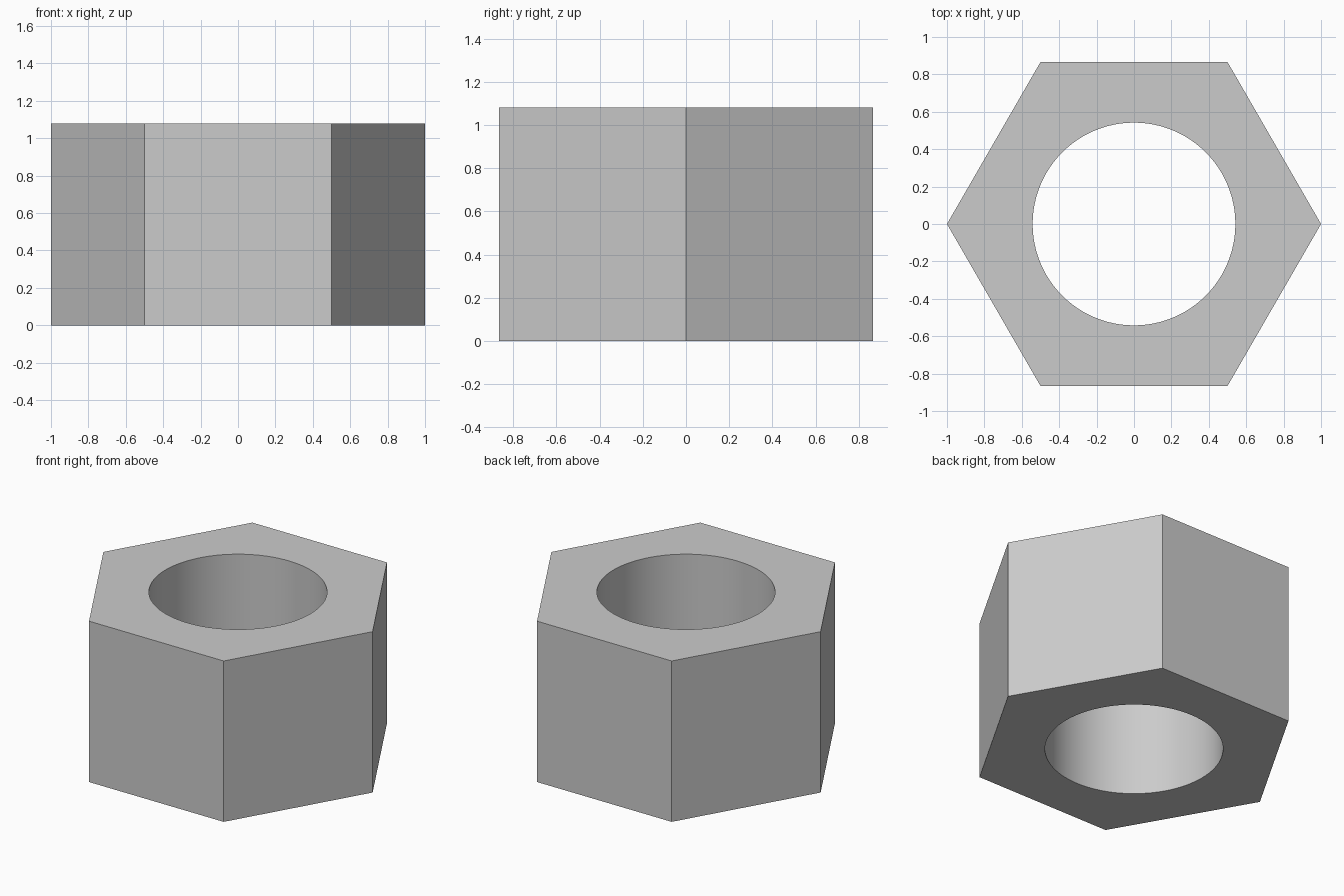
import bpy
import math

if "Cube" in bpy.data.objects:
    bpy.data.objects.remove(bpy.data.objects["Cube"])

HEIGHT = 1.08
OUTER_RADIUS = 1.0
BORE_RADIUS = 0.542


def prism(name, sides, radius, height, turn=0.0):
    bpy.ops.mesh.primitive_cylinder_add(
        vertices=sides, radius=radius, depth=height,
        location=(0, 0, HEIGHT / 2), rotation=(0, 0, turn))
    obj = bpy.context.object
    obj.name = name
    return obj


# Round cutter for the through hole
cutter = prism("bore_cutter", 96, BORE_RADIUS, HEIGHT + 0.4)
cutter.hide_render = True

# Hexagonal body with corners on the x axis
nut = prism("hex_nut", 6, OUTER_RADIUS, HEIGHT, math.radians(30))
bore = nut.modifiers.new("bore", 'BOOLEAN')
bore.operation = 'DIFFERENCE'
bore.solver = 'EXACT'
bore.object = cutter
bpy.ops.object.modifier_apply(modifier=bore.name)
bpy.data.objects.remove(cutter, do_unlink=True)

# Smooth bore, crisp hexagon edges
bpy.ops.object.shade_smooth_by_angle(angle=math.radians(30))
